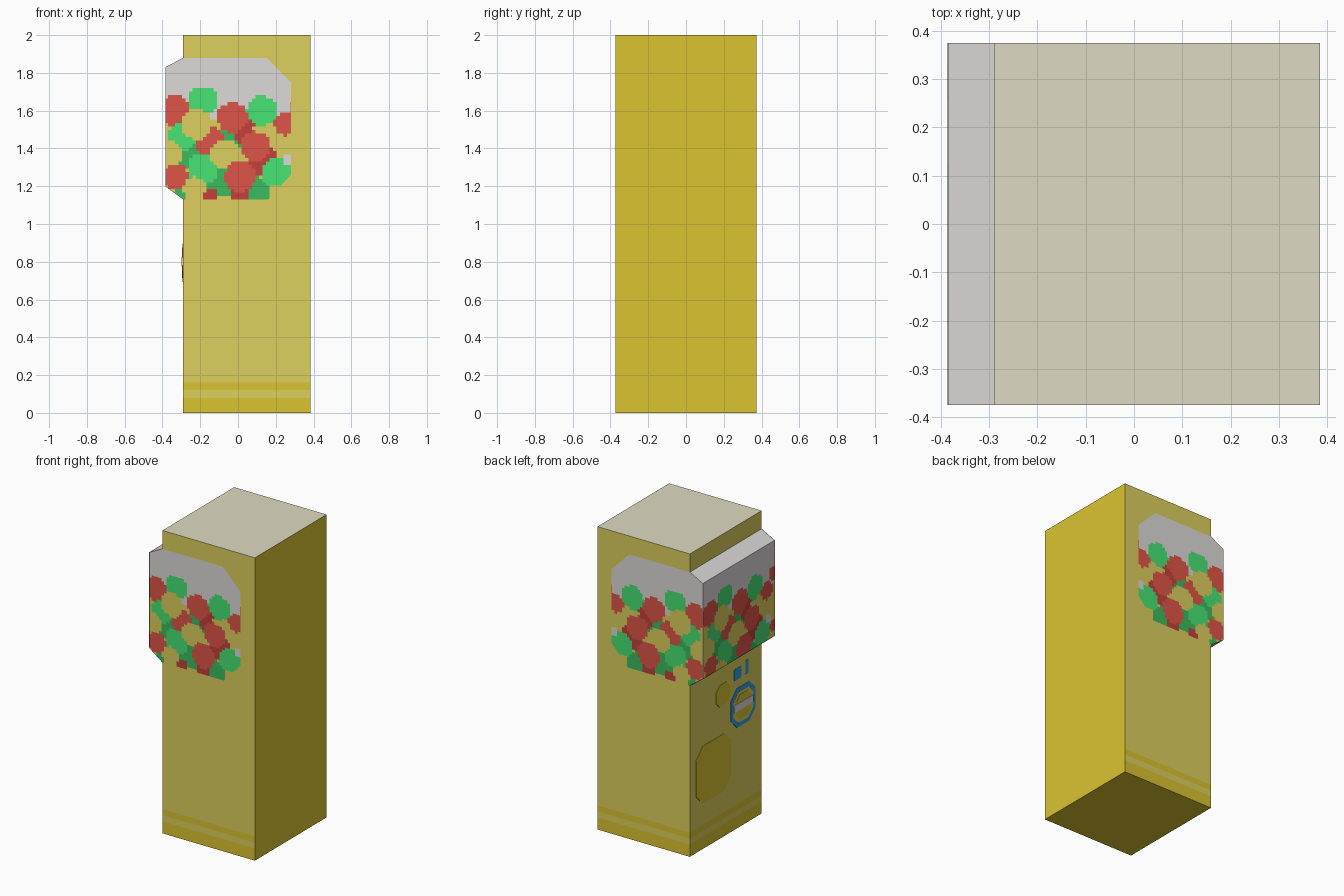
import bpy, bmesh
from mathutils import Vector

if "Cube" in bpy.data.objects:
    bpy.data.objects.remove(bpy.data.objects["Cube"])

# ---------- flat colours ----------
NAMES = ["pale_yellow", "yellow", "glass_grey", "cream", "red", "dark_red",
         "green", "dark_green", "blue"]
RGB = [(222, 208, 94), (218, 196, 49), (222, 219, 218), (222, 219, 194), (223, 85, 71),
       (195, 64, 59), (71, 227, 115), (59, 188, 94), (50, 162, 230)]
PALE, YEL, GREY, CREAM, RED, DRED, GRN, DGRN, BLUE = range(9)
MATS = []
for n, c in zip(NAMES, RGB):
    m = bpy.data.materials.new(n)
    m.diffuse_color = [((v / 255 + 0.055) / 1.055) ** 2.4 for v in c] + [1]
    m.use_nodes = True
    m.node_tree.nodes["Principled BSDF"].inputs["Base Color"].default_value = m.diffuse_color
    MATS.append(m)


def finish(name, bm):
    me = bpy.data.meshes.new(name)
    bm.to_mesh(me)
    bm.free()
    for m in MATS:
        me.materials.append(m)
    ob = bpy.data.objects.new(name, me)
    bpy.context.collection.objects.link(ob)
    return ob


def cut(bm, co, no):
    bmesh.ops.bisect_plane(bm, geom=bm.verts[:] + bm.edges[:] + bm.faces[:],
                           plane_co=co, plane_no=no, dist=1e-5)


def prism(name, outline, to3d, depth, colour):
    """Extrude a 2D outline, mapped to 3D, along the depth vector."""
    bm = bmesh.new()
    f = bm.faces.new([bm.verts.new(to3d(u, v)) for u, v in outline])
    r = bmesh.ops.extrude_face_region(bm, geom=[f])
    bmesh.ops.translate(bm, vec=depth,
                        verts=[g for g in r["geom"] if isinstance(g, bmesh.types.BMVert)])
    bmesh.ops.recalc_face_normals(bm, faces=bm.faces)
    for f in bm.faces:
        f.material_index = colour
    return finish(name, bm)


def painted_panel(name, outline, to3d, outward, paint, cell=0.0185):
    """Flat panel cut into small cells, coloured by the paint rule."""
    bm = bmesh.new()
    bm.faces.new([bm.verts.new((u, v, 0)) for u, v in outline])
    for axis in (0, 1):
        vals = [p[axis] for p in outline]
        no = Vector((axis == 0, axis == 1, 0))
        k = int(min(vals) / cell) - 1
        while k * cell < max(vals):
            if k * cell > min(vals):
                cut(bm, no * (k * cell), no)
            k += 1
    for f in bm.faces:
        c = f.calc_center_median()
        f.material_index = paint(c.x, c.y)
    for v in bm.verts:
        v.co = to3d(v.co.x, v.co.y)
    bm.normal_update()
    for f in bm.faces:
        if f.normal.dot(Vector(outward)) < 0:
            f.normal_flip()
    return finish(name, bm)


# ---------- cabinet ----------
L, R, D = -0.29, 0.385, 0.374
bm = bmesh.new()
bmesh.ops.create_cube(bm, size=1)
for v in bm.verts:
    v.co = (L if v.co.x < 0 else R, D if v.co.y > 0 else -D, 2 if v.co.z > 0 else 0)
for z in (0.08, 0.12, 0.16):
    cut(bm, (0, 0, z), (0, 0, 1))
bm.normal_update()
for f in bm.faces:
    z = f.calc_center_median().z
    if f.normal.z > 0.5:
        f.material_index = CREAM
    elif f.normal.x > 0.5 or f.normal.z < -0.5 or z < 0.08 or 0.12 < z < 0.16:
        f.material_index = YEL
    else:
        f.material_index = PALE
finish("cabinet", bm)

# ---------- projecting window box ----------
prism("window_box", [(L + 0.02, 1.88), (L, 1.88), (-0.385, 1.83), (-0.385, 1.20),
                     (L, 1.13), (L + 0.02, 1.13)],
      lambda u, v: (u, -D, v), (0, 2 * D, 0), GREY)

# ---------- candy balls painted on the window: u, v, radius, colour ----------
BALLS = [
    (-.03, 1.45, .07, DGRN), (.05, 1.50, .08, DRED), (.13, 1.34, .08, DRED),
    (-.22, 1.40, .05, DRED), (-.26, 1.36, .07, DGRN), (-.085, 1.22, .08, DGRN),
    (.105, 1.18, .07, DGRN), (.01, 1.155, .05, DRED), (-.145, 1.155, .035, DRED),
    (-.31, 1.155, .03, DGRN), (.25, 1.53, .06, RED), (.13, 1.50, .05, PALE),
    (-.34, 1.60, .082, RED), (-.30, 1.46, .075, GRN), (-.15, 1.44, .08, RED),
    (-.03, 1.565, .08, RED), (.125, 1.60, .08, GRN), (-.185, 1.65, .078, GRN),
    (-.22, 1.53, .082, PALE), (-.36, 1.37, .07, PALE), (-.185, 1.295, .082, GRN),
    (.09, 1.41, .08, RED), (-.065, 1.37, .082, PALE), (-.33, 1.25, .07, RED),
    (.01, 1.25, .082, RED), (.205, 1.275, .08, GRN), (-.23, 1.19, .06, PALE),
    (.265, 1.335, .03, GREY), (.32, 1.62, .05, RED), (.315, 1.28, .035, RED)]


def candy(u, v):
    col = GREY if v > 1.56 else PALE
    for bu, bv, r, c in BALLS:
        if (u - bu) ** 2 + (v - bv) ** 2 < r * r:
            col = c
    return col


SIDE = [(L, 1.88), (-0.385, 1.83), (-0.385, 1.20), (L, 1.13), (0.16, 1.13),
        (0.28, 1.26), (0.28, 1.75), (0.15, 1.88)]
for s, n in ((-1, "front"), (1, "back")):
    painted_panel("window_side_" + n, SIDE, lambda u, v: (u, s * (D + 0.002), v),
                  (0, s, 0), candy)
painted_panel("window_face", [(-.414, 1.2), (.334, 1.2), (.334, 1.83), (-.414, 1.83)],
              lambda u, v: (-0.387, -u - 0.04, v), (-1, 0, 0), candy)
painted_panel("window_underside", [(-.414, 1.13), (.334, 1.13), (.334, 1.2), (-.414, 1.2)],
              lambda u, v: (-0.386 + (1.2 - v) * 0.095 / 0.07, -u - 0.04, v - 0.002),
              (-1, 0, -1), candy)


# ---------- coin and dispenser plates on the left face ----------
def plate(name, y, z, hw, hh, ch, colour, layer=1):
    pts = [(hw, hh - ch), (hw - ch, hh), (ch - hw, hh), (-hw, hh - ch),
           (-hw, ch - hh), (ch - hw, -hh), (hw - ch, -hh), (hw, ch - hh)]
    prism(name, [(y + a, z + b) for a, b in pts], lambda u, v: (L + 0.002, u, v),
          (-0.002 - 0.002 * layer, 0, 0), colour)


plate("dispenser_flap", 0.13, 0.49, 0.18, 0.19, 0.07, YEL)
plate("coin_return", 0.03, 0.94, 0.07, 0.072, 0.035, YEL)
plate("knob_ring", -0.18, 0.795, 0.13, 0.13, 0.065, BLUE)
plate("knob_face", -0.18, 0.795, 0.102, 0.102, 0.05, PALE, 2)
plate("knob_centre", -0.18, 0.795, 0.08, 0.08, 0.04, YEL, 3)
plate("knob_handle", -0.18, 0.80, 0.10, 0.024, 0.005, GREY, 4)
plate("coin_button", -0.125, 1.02, 0.038, 0.038, 0.008, BLUE)
plate("coin_slot", -0.22, 1.03, 0.014, 0.045, 0.004, BLUE)
